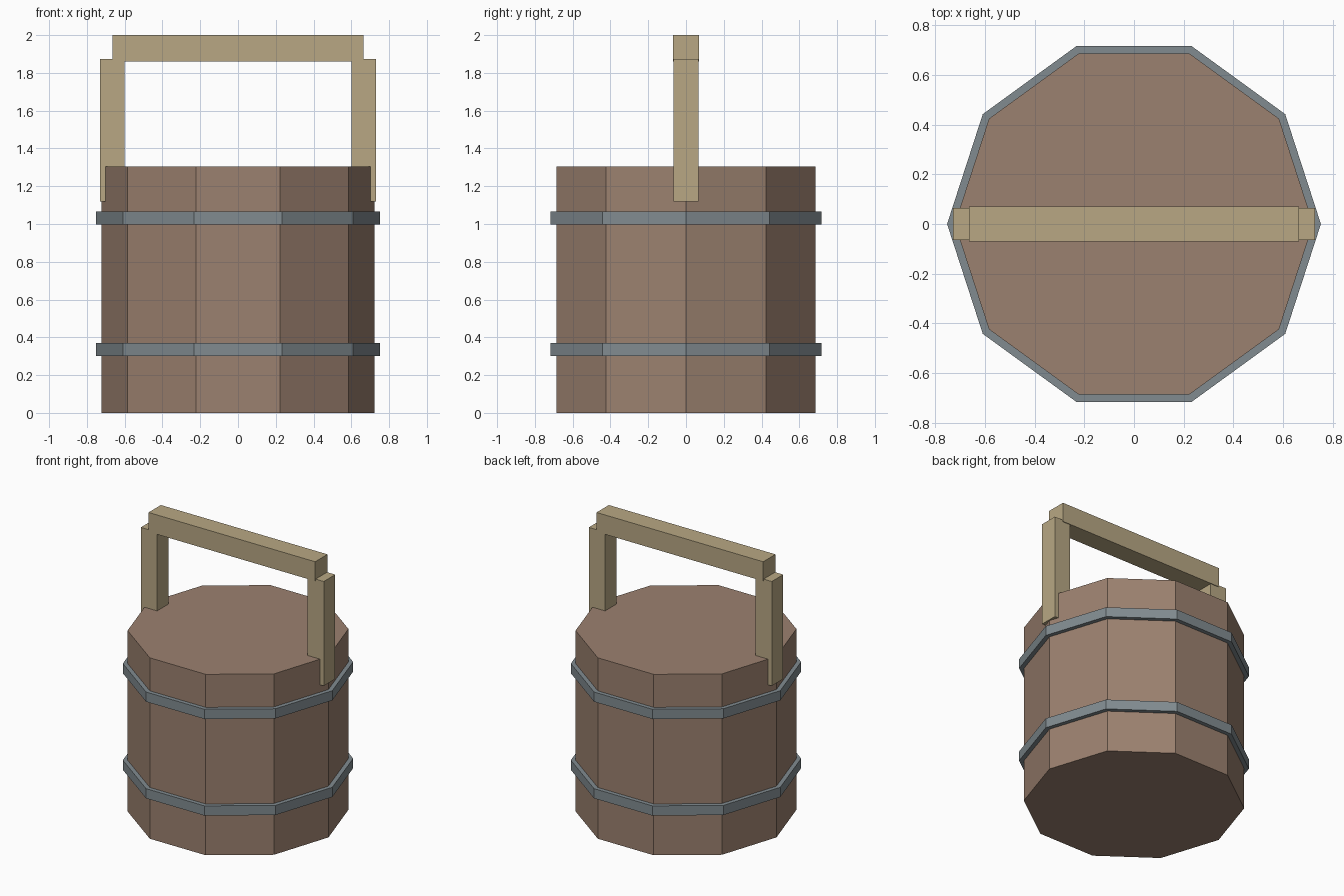
import bpy, bmesh
from math import cos, sin, tau

if "Cube" in bpy.data.objects:
    bpy.data.objects.remove(bpy.data.objects["Cube"])

SIDES = 10


def material(name, rgb):
    mat = bpy.data.materials.new(name)
    mat.diffuse_color = (*rgb, 1)
    mat.use_nodes = True
    mat.node_tree.nodes["Principled BSDF"].inputs["Base Color"].default_value = mat.diffuse_color
    return mat


wood = material("stave_wood", (0.33, 0.22, 0.16))
pale_wood = material("handle_wood", (0.48, 0.39, 0.23))
iron = material("hoop_iron", (0.22, 0.26, 0.28))


def finish(name, bm, mat):
    bmesh.ops.recalc_face_normals(bm, faces=bm.faces)
    mesh = bpy.data.meshes.new(name)
    bm.to_mesh(mesh)
    bm.free()
    mesh.materials.append(mat)
    obj = bpy.data.objects.new(name, mesh)
    bpy.context.collection.objects.link(obj)
    return obj


def box(name, x, y, z, mat):
    bm = bmesh.new()
    bmesh.ops.create_cube(bm, size=1)
    for v in bm.verts:
        v.co = [lo + (c + 0.5) * (hi - lo) for c, (lo, hi) in zip(v.co, (x, y, z))]
    return finish(name, bm, mat)


def lathe(name, profile, mat):
    """Ten-sided sweep of a closed (radius, z) profile around z."""
    bm = bmesh.new()
    rings = [[bm.verts.new((r * cos(tau * i / SIDES), r * sin(tau * i / SIDES), z))
              for r, z in profile] for i in range(SIDES)]
    n = len(profile)
    for i in range(SIDES):
        a, b = rings[i], rings[(i + 1) % SIDES]
        for j in range(n):
            k = (j + 1) % n
            bm.faces.new((a[j], b[j], b[k], a[k]))
    return finish(name, bm, mat)


# Closed ten-sided bucket body
bm = bmesh.new()
base = [bm.verts.new((0.722 * cos(tau * i / SIDES), 0.722 * sin(tau * i / SIDES), 0))
        for i in range(SIDES)]
face = bm.faces.new(base)
top = bmesh.ops.extrude_face_region(bm, geom=[face], use_keep_orig=True)
bmesh.ops.translate(bm, vec=(0, 0, 1.305),
                    verts=[g for g in top["geom"] if isinstance(g, bmesh.types.BMVert)])
finish("bucket_body", bm, wood)

# Iron hoops, sunk slightly into the body
for name, z0, z1 in (("lower_hoop", 0.30, 0.37), ("upper_hoop", 0.997, 1.067)):
    lathe(name, [(0.715, z0), (0.753, z0), (0.753, z1), (0.715, z1)], iron)

# Handle posts and crossbar
box("left_handle_post", (-0.73, -0.60), (-0.065, 0.065), (1.12, 1.873), pale_wood)
box("right_handle_post", (0.60, 0.73), (-0.065, 0.065), (1.12, 1.873), pale_wood)
box("handle_crossbar", (-0.665, 0.665), (-0.07, 0.07), (1.86, 2.0), pale_wood)
